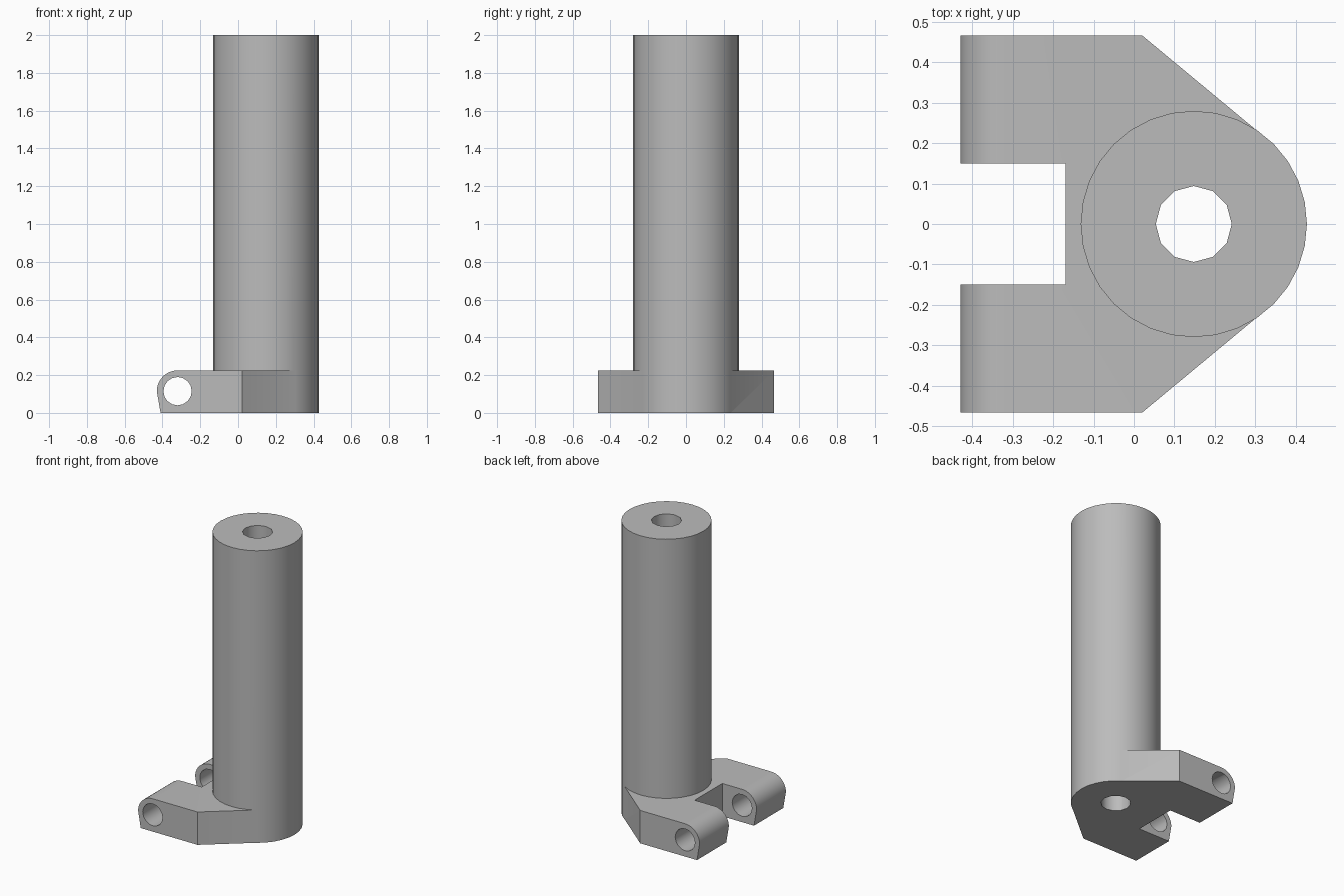
import bpy, bmesh, math

if "Cube" in bpy.data.objects:
    bpy.data.objects.remove(bpy.data.objects["Cube"], do_unlink=True)

grey = bpy.data.materials.new("plain grey")
grey.use_nodes = True
colour = (0.5, 0.5, 0.5, 1)
grey.diffuse_color = colour
grey.node_tree.nodes["Principled BSDF"].inputs["Base Color"].default_value = colour

AXIS_X = 0.148           # column and bore centre
PIN_X, PIN_Z = -0.32, 0.115
PLATE_H = 0.225


def prism(name, base, offset):
    """Extrude a closed outline of 3D points along offset."""
    bm = bmesh.new()
    face = bm.faces.new([bm.verts.new(p) for p in base])
    top = bmesh.ops.extrude_face_region(bm, geom=[face])["geom"]
    bmesh.ops.translate(bm, vec=offset, verts=[v for v in top if isinstance(v, bmesh.types.BMVert)])
    bmesh.ops.recalc_face_normals(bm, faces=bm.faces)
    mesh = bpy.data.meshes.new(name)
    bm.to_mesh(mesh)
    bm.free()
    mesh.materials.append(grey)
    obj = bpy.data.objects.new(name, mesh)
    bpy.context.collection.objects.link(obj)
    return obj


def arc(cx, cy, r, start, end, steps):
    angles = [math.radians(start + (end - start) * i / steps) for i in range(steps + 1)]
    return [(cx + r * math.cos(a), cy + r * math.sin(a)) for a in angles]


def upright(name, outline, z0, z1):
    return prism(name, [(x, y, z0) for x, y in outline], (0, 0, z1 - z0))


def crosswise(name, outline):
    return prism(name, [(x, -0.6, z) for x, z in outline], (0, 1.2, 0))


def combine(target, other, operation):
    mod = target.modifiers.new(operation, "BOOLEAN")
    mod.operation, mod.object, mod.solver = operation, other, "EXACT"
    bpy.context.view_layer.objects.active = target
    bpy.ops.object.modifier_apply(modifier=mod.name)
    bpy.data.objects.remove(other, do_unlink=True)


# Forked hinge plate: half outline mirrored across the y axis
half = [(-0.17, 0.15), (-0.5, 0.15), (-0.5, 0.467), (0.02, 0.467), (0.302, 0.233)]
bracket = upright("hinge_bracket", half + [(x, -y) for x, y in reversed(half)], 0, PLATE_H)

# Rounded lug ends
side = arc(PIN_X, PIN_Z, PLATE_H - PIN_Z, 90, 180, 10) + [(-0.41, -0.1), (0.6, -0.1), (0.6, PLATE_H + 0.1), (PIN_X, PLATE_H + 0.1)]
# Keep the profile a plain outline whose top lies level with the plate
side = side[:-2] + [(0.6, PLATE_H)]
side[-3] = (-0.41, 0)
side[-2] = (0.6, 0)
combine(bracket, crosswise("lug_profile", side), "INTERSECT")

# Pin holes through both lugs
combine(bracket, crosswise("pin_hole", arc(PIN_X, PIN_Z, 0.075, 0, 360, 16)[:-1]), "DIFFERENCE")

# Tall column and its bore
combine(bracket, upright("column", arc(AXIS_X, 0, 0.28, 0, 360, 32)[:-1], 0, 2), "UNION")
combine(bracket, upright("bore", arc(AXIS_X, 0, 0.094, 0, 360, 12)[:-1], -0.1, 2.1), "DIFFERENCE")

bpy.ops.object.select_all(action="DESELECT")
bracket.select_set(True)
bpy.context.view_layer.objects.active = bracket
bpy.ops.object.shade_smooth_by_angle(angle=math.radians(31))
